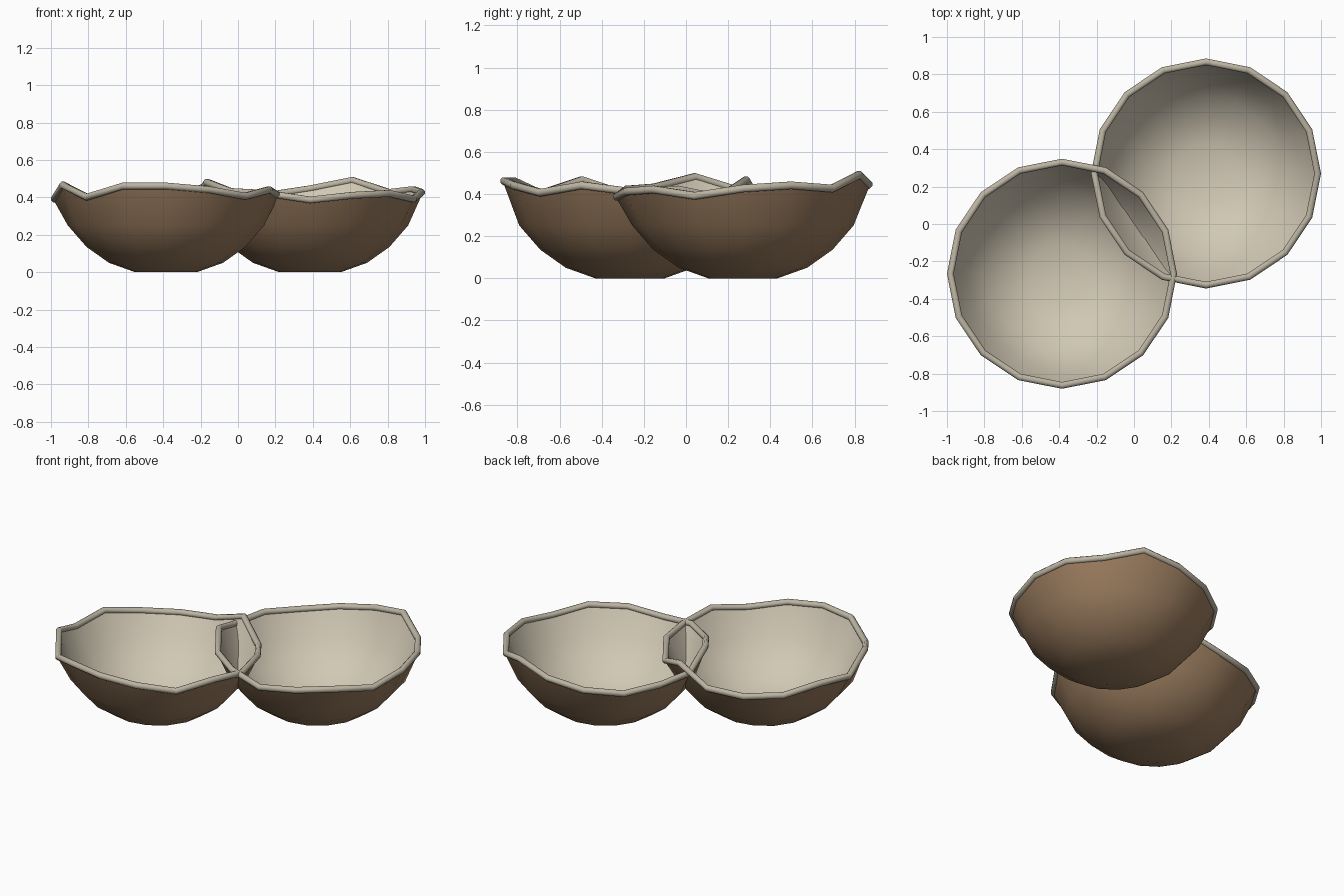
import bpy, bmesh, math

if "Cube" in bpy.data.objects:
    bpy.data.objects.remove(bpy.data.objects["Cube"])

SIDES = 16


def material(name, rgb):
    m = bpy.data.materials.new(name)
    m.diffuse_color = (*rgb, 1)
    m.use_nodes = True
    m.node_tree.nodes["Principled BSDF"].inputs["Base Color"].default_value = m.diffuse_color
    return m


HUSK = material("brown husk", (0.33, 0.205, 0.115))
FLESH = material("cream flesh", (0.64, 0.58, 0.46))
RIM = material("greyish cream rim", (0.50, 0.455, 0.36))


def make_object(name, bm, mat, location, angle):
    mesh = bpy.data.meshes.new(name)
    bm.to_mesh(mesh)
    bm.free()
    mesh.materials.append(mat)
    ob = bpy.data.objects.new(name, mesh)
    ob.location = location
    bpy.context.collection.objects.link(ob)
    bpy.ops.object.select_all(action='DESELECT')
    ob.select_set(True)
    bpy.context.view_layer.objects.active = ob
    bpy.ops.object.shade_smooth_by_angle(angle=math.radians(angle))
    return ob


def ring(bm, radius, heights):
    """One 16-sided loop of vertices with a height for each corner."""
    return [bm.verts.new((radius * math.cos(math.tau * i / SIDES),
                          radius * math.sin(math.tau * i / SIDES), h))
            for i, h in enumerate(heights)]


def bridge(bm, a, b):
    for i in range(SIDES):
        j = (i + 1) % SIDES
        bm.faces.new((a[i], a[j], b[j], b[i]))


def shell(profile, top_radius, tops, flip):
    """Open bowl: level rings from a profile, then the jagged top edge."""
    bm = bmesh.new()
    rings = [ring(bm, r, [z] * SIDES) for r, z in profile]
    rings.append(ring(bm, top_radius, tops))
    bm.faces.new(rings[0][::-1])
    for a, b in zip(rings, rings[1:]):
        bridge(bm, a, b)
    if flip:
        bmesh.ops.reverse_faces(bm, faces=bm.faces[:])
    return bm


def rim_tube(radius, tops, thick, steps=8):
    """Round lip following the jagged edge."""
    bm = bmesh.new()
    loops = []
    for k in range(steps):
        a = math.tau * k / steps + math.pi / steps
        loops.append(ring(bm, radius + thick * math.cos(a),
                          [h + thick * math.sin(a) for h in tops]))
    for k in range(steps):
        bridge(bm, loops[k], loops[(k + 1) % steps])
    bmesh.ops.recalc_face_normals(bm, faces=bm.faces[:])
    return bm


OUTER = [(0.165, 0.0), (0.305, 0.05), (0.425, 0.135), (0.525, 0.25)]
INNER = [(0.16, 0.018), (0.295, 0.066), (0.410, 0.148), (0.508, 0.258)]


def coconut_half(name, x, y, tops):
    mid = [t - 0.019 for t in tops]
    loc = (x, y, 0)
    make_object(name + "_husk", shell(OUTER, 0.604, mid, False), HUSK, loc, 50)
    make_object(name + "_flesh", shell(INNER, 0.588, mid, True), FLESH, loc, 50)
    make_object(name + "_rim", rim_tube(0.597, mid, 0.0195), RIM, loc, 50)


# rim heights, counter-clockwise from +x, one for each corner
coconut_half("left_half", -0.385, -0.266,
             [0.43, 0.44, 0.40, 0.485, 0.40, 0.39, 0.40, 0.44,
              0.41, 0.485, 0.42, 0.48, 0.48, 0.46, 0.425, 0.46])
coconut_half("right_half", 0.385, 0.270,
             [0.445, 0.46, 0.445, 0.51, 0.465, 0.43, 0.41, 0.43,
              0.43, 0.50, 0.45, 0.44, 0.405, 0.43, 0.44, 0.41])
